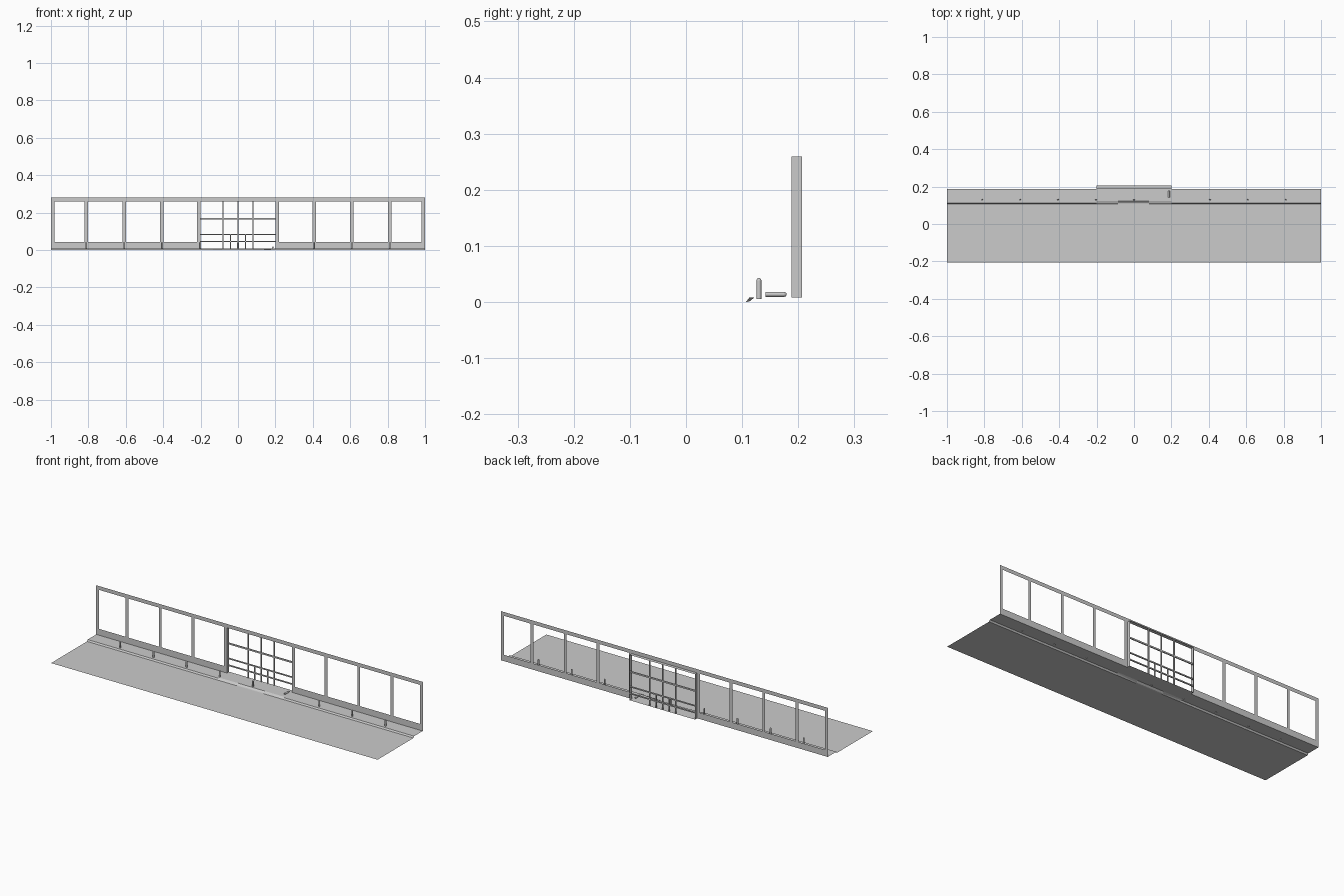
import bpy, bmesh, math
from mathutils import Matrix

if "Cube" in bpy.data.objects:
    bpy.data.objects.remove(bpy.data.objects["Cube"])

WALL_Y, BACK_Y, WALK_Z = 0.188, 0.207, 0.008


def finish(name, bm):
    bmesh.ops.remove_doubles(bm, verts=bm.verts, dist=1e-5)
    mesh = bpy.data.meshes.new(name)
    bm.to_mesh(mesh)
    bm.free()
    obj = bpy.data.objects.new(name, mesh)
    bpy.context.collection.objects.link(obj)
    return obj


def quad(bm, *pts):
    return bm.faces.new([bm.verts.new(p) for p in pts])


def box(bm, x0, x1, y0, y1, z0, z1):
    m = Matrix.Translation(((x0 + x1) / 2, (y0 + y1) / 2, (z0 + z1) / 2))
    m = m @ Matrix.Diagonal((x1 - x0, y1 - y0, z1 - z0, 1))
    bmesh.ops.create_cube(bm, size=1, matrix=m)


# Road, kerb and pavement: one lofted sheet, kerb dropped in front of the door
def section(x, kerb):
    return [(x, -BACK_Y, 0), (x, 0.107, 0), (x, 0.113, kerb),
            (x, 0.122, WALK_Z), (x, WALL_Y, WALK_Z)]


bm = bmesh.new()
stations = [section(x, k) for x, k in
            ((-1, WALK_Z), (-0.2, WALK_Z), (-0.085, 0.001),
             (0.08, 0.001), (0.2, WALK_Z), (1, WALK_Z))]
for a, b in zip(stations, stations[1:]):
    for i in range(len(a) - 1):
        quad(bm, a[i], b[i], b[i + 1], a[i + 1])
finish("road_and_pavement", bm)

# Shopfront: flat sheet with window openings and one tall door opening
xs = [-1, -0.982, -0.82, -0.803, -0.617, -0.6, -0.416, -0.399, -0.218, -0.2]
xs += [-x for x in reversed(xs)]
zs = [WALK_Z, 0.043, 0.259, 0.28]
bm = bmesh.new()
for i, (x0, x1) in enumerate(zip(xs, xs[1:])):
    door = x0 > -0.21 and x1 < 0.21
    for j, (z0, z1) in enumerate(zip(zs, zs[1:])):
        if (j == 1 and i % 2 == 1) or (door and j < 2):
            continue
        quad(bm, (x0, WALL_Y, z0), (x1, WALL_Y, z0),
             (x1, WALL_Y, z1), (x0, WALL_Y, z1))
finish("shopfront_wall", bm)

# Door recess: two sides, ceiling and floor
bm = bmesh.new()
ring = [(-0.2, WALK_Z), (-0.2, 0.259), (0.2, 0.259), (0.2, WALK_Z)]
for k in range(4):
    (xa, za), (xb, zb) = ring[k], ring[(k + 1) % 4]
    quad(bm, (xa, WALL_Y, za), (xb, WALL_Y, zb), (xb, BACK_Y, zb), (xa, BACK_Y, za))
finish("door_recess", bm)

# Door glazing bars
bm = bmesh.new()
y0, y1 = BACK_Y - 0.006, BACK_Y
for x in (-0.08, 0, 0.08):
    box(bm, x - 0.003, x + 0.003, y0, y1, WALK_Z, 0.259)
for x in (-0.04, 0.04):
    box(bm, x - 0.0025, x + 0.0025, y0, y1, WALK_Z, 0.083)
for z, h in ((0.166, 0.004), (0.083, 0.003), (0.045, 0.003)):
    box(bm, -0.2, 0.2, y0, y1, z - h, z + h)
finish("door_bars", bm)


# Bollards with domed tops; one has been knocked flat
def bollard(name, matrix):
    bm = bmesh.new()
    n = 12
    rings = [(0.0045, 0), (0.0045, 0.033), (0.0036, 0.0355), (0.0018, 0.037)]
    loops = [[bm.verts.new((r * math.cos(2 * math.pi * k / n),
                            r * math.sin(2 * math.pi * k / n), z)) for k in range(n)]
             for r, z in rings]
    for a, b in zip(loops, loops[1:]):
        for k in range(n):
            bm.faces.new((a[k], a[(k + 1) % n], b[(k + 1) % n], b[k]))
    bm.faces.new(loops[-1])
    bm.faces.new(loops[0][::-1])
    bm.transform(matrix)
    return finish(name, bm)


for k in (-4, -3, -2, -1, 0, 2, 3, 4):
    bollard("bollard", Matrix.Translation((0.203 * k, 0.13, 0.0055)))
fallen = Matrix.Translation((0.187, 0.142, 0.0135)) @ Matrix.Rotation(-math.pi / 2, 4, 'X')
bollard("fallen_bollard", fallen)
